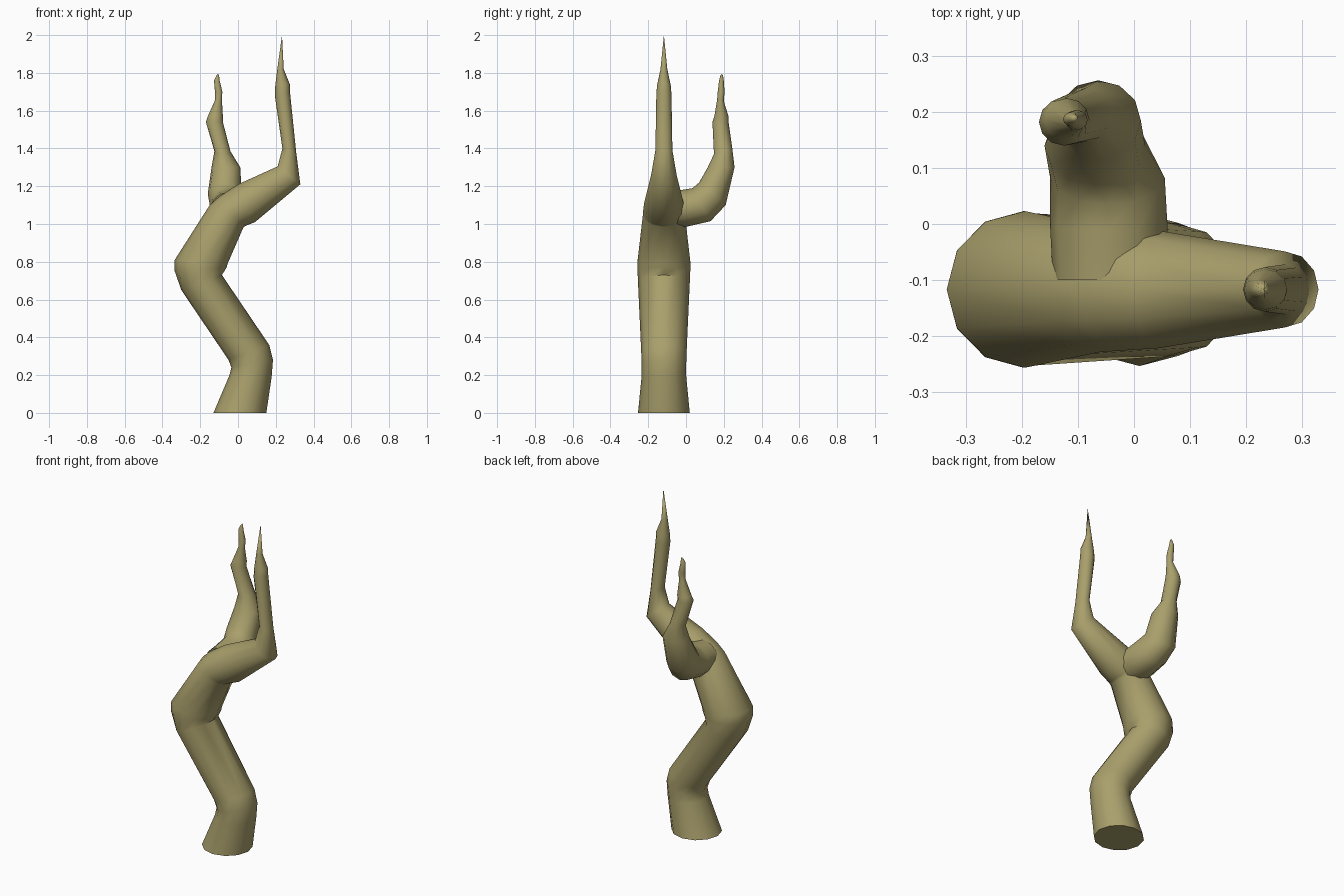
import bpy, bmesh, math
from mathutils import Vector

if "Cube" in bpy.data.objects:
    bpy.data.objects.remove(bpy.data.objects["Cube"])

bark = bpy.data.materials.new("olive_bark")
bark.diffuse_color = (0.40, 0.35, 0.15, 1)
bark.use_nodes = True
bark.node_tree.nodes["Principled BSDF"].inputs["Base Color"].default_value = bark.diffuse_color
SIDES = 12


def limb(name, rings, tip):
    """Loft elliptical rings (centre, half axis u, half axis v) up to a pointed tip."""
    bm = bmesh.new()
    loops = []
    for c, u, v in rings:
        loops.append([bm.verts.new(c + u * math.cos(a) + v * math.sin(a))
                      for a in (2 * math.pi * i / SIDES for i in range(SIDES))])
    for lo, hi in zip(loops, loops[1:]):
        for i in range(SIDES):
            j = (i + 1) % SIDES
            bm.faces.new((lo[i], lo[j], hi[j], hi[i]))
    end = bm.verts.new(tip)
    for i in range(SIDES):
        bm.faces.new((loops[-1][i], loops[-1][(i + 1) % SIDES], end))
    bm.faces.new(loops[0][::-1])
    bmesh.ops.recalc_face_normals(bm, faces=bm.faces)
    mesh = bpy.data.meshes.new(name)
    bm.to_mesh(mesh)
    bm.free()
    mesh.materials.append(bark)
    ob = bpy.data.objects.new(name, mesh)
    bpy.context.collection.objects.link(ob)
    bpy.ops.object.select_all(action='DESELECT')
    ob.select_set(True)
    bpy.context.view_layer.objects.active = ob
    bpy.ops.object.shade_smooth_by_angle(angle=math.radians(60))
    return ob


# Trunk: left x, z, right x, z, half depth in y
trunk = [
    (-.13, 0, .15, 0, .137),
    (-.045, .2, .178, .19, .118),
    (-.035, .24, .185, .28, .118),
    (-.05, .28, .165, .36, .12),
    (-.30, .65, -.085, .73, .137),
    (-.335, .75, -.06, .77, .14),
    (-.335, .81, -.055, .79, .14),
    (-.15, 1.10, .03, .985, .112),
    (-.10, 1.145, .04, .99, .11),
    (0, 1.21, .09, 1.01, .105),
    (.21, 1.305, .33, 1.21, .068),
    (.235, 1.40, .308, 1.38, .045),
    (.195, 1.68, .275, 1.70, .04),
    (.197, 1.73, .274, 1.74, .036),
    (.208, 1.82, .242, 1.82, .018),
]
rings = []
for ax, az, bx, bz, h in trunk:
    a, b = Vector((ax, -.117, az)), Vector((bx, -.117, bz))
    rings.append(((a + b) / 2, (b - a) / 2, Vector((0, h, 0))))
limb("trunk", rings, (.233, -.117, 2.0))

# Rear branch: outer y, z, inner y, z, left x, right x
branch = [
    (-.10, .99, -.10, 1.17, -.145, .055),
    (0, .985, -.01, 1.182, -.15, .06),
    (.13, 1.015, .035, 1.19, -.15, .055),
    (.21, 1.10, .07, 1.22, -.16, .02),
    (.257, 1.30, .115, 1.30, -.14, .012),
    (.245, 1.40, .148, 1.37, -.125, -.04),
    (.225, 1.54, .14, 1.54, -.17, -.08),
    (.225, 1.57, .15, 1.57, -.16, -.08),
    (.20, 1.65, .165, 1.66, -.122, -.085),
    (.204, 1.70, .168, 1.70, -.122, -.083),
    (.20, 1.76, .175, 1.76, -.127, -.097),
    (.196, 1.785, .182, 1.785, -.115, -.1),
]
rings = []
for oy, oz, iy, iz, xl, xr in branch:
    xm = (xl + xr) / 2
    a, b = Vector((xm, oy, oz)), Vector((xm, iy, iz))
    rings.append(((a + b) / 2, (b - a) / 2, Vector(((xr - xl) / 2, 0, 0))))
limb("rear_branch", rings, (-.105, .19, 1.796))
